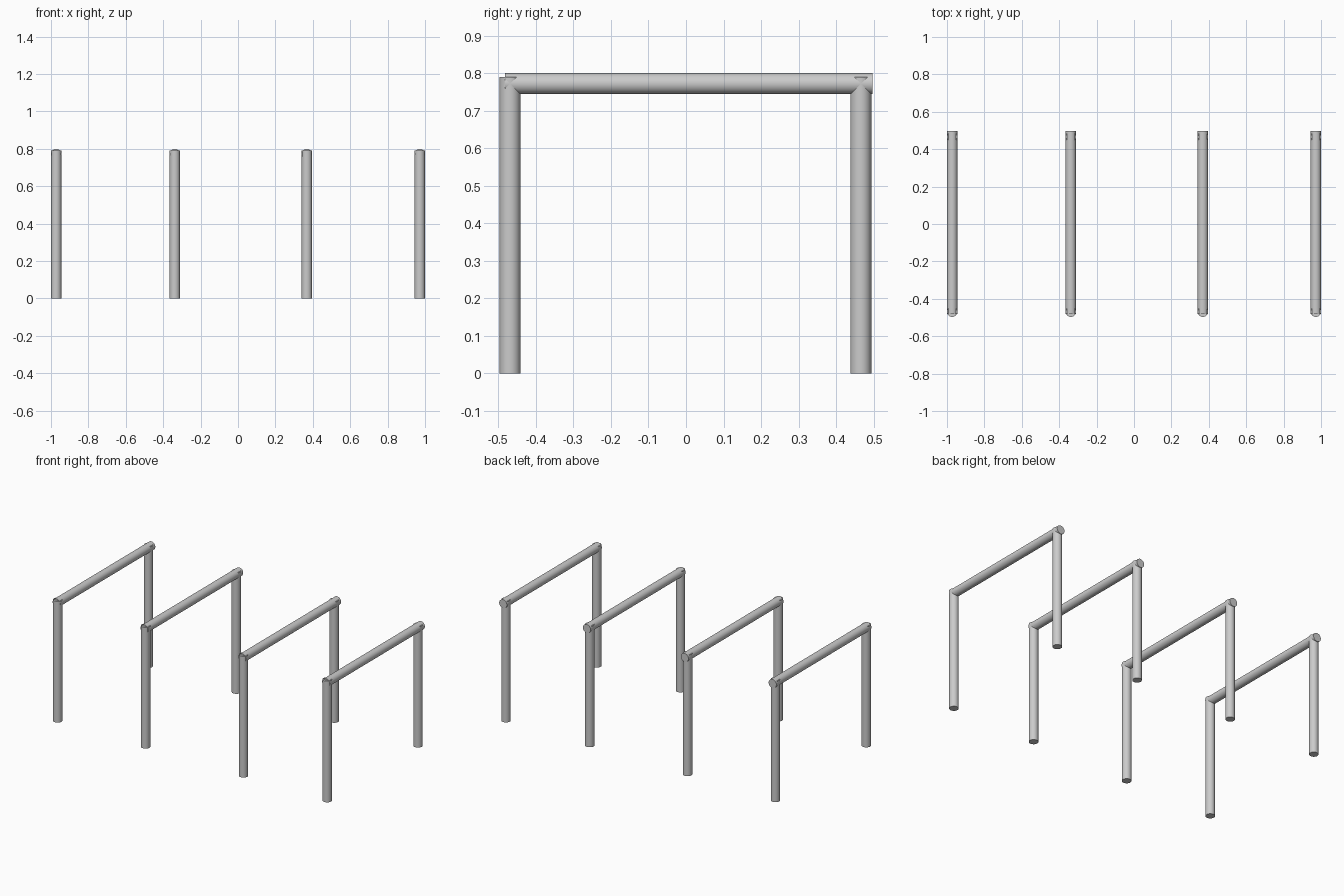
import bpy
from math import pi

if "Cube" in bpy.data.objects:
    bpy.data.objects.remove(bpy.data.objects["Cube"])

R = 0.0278          # pipe radius
POST_TOP = 0.79
BAR_Z = 0.772
BAR_Y = (-0.482, 0.497)


def pipe(name, loc, length, rot=(0, 0, 0)):
    bpy.ops.mesh.primitive_cylinder_add(vertices=32, radius=R, depth=length,
                                        location=loc, rotation=rot)
    ob = bpy.context.object
    ob.name = name
    bpy.ops.object.shade_smooth_by_angle()
    return ob


# Four separate hoops, each two posts and a top rail
for i, x in enumerate((-0.972, -0.338, 0.368, 0.972), 1):
    pipe(f"front_post_{i}", (x, -0.469, POST_TOP / 2), POST_TOP)
    pipe(f"back_post_{i}", (x, 0.466, POST_TOP / 2), POST_TOP)
    pipe(f"top_rail_{i}", (x, sum(BAR_Y) / 2, BAR_Z),
         BAR_Y[1] - BAR_Y[0], (pi / 2, 0, 0))
